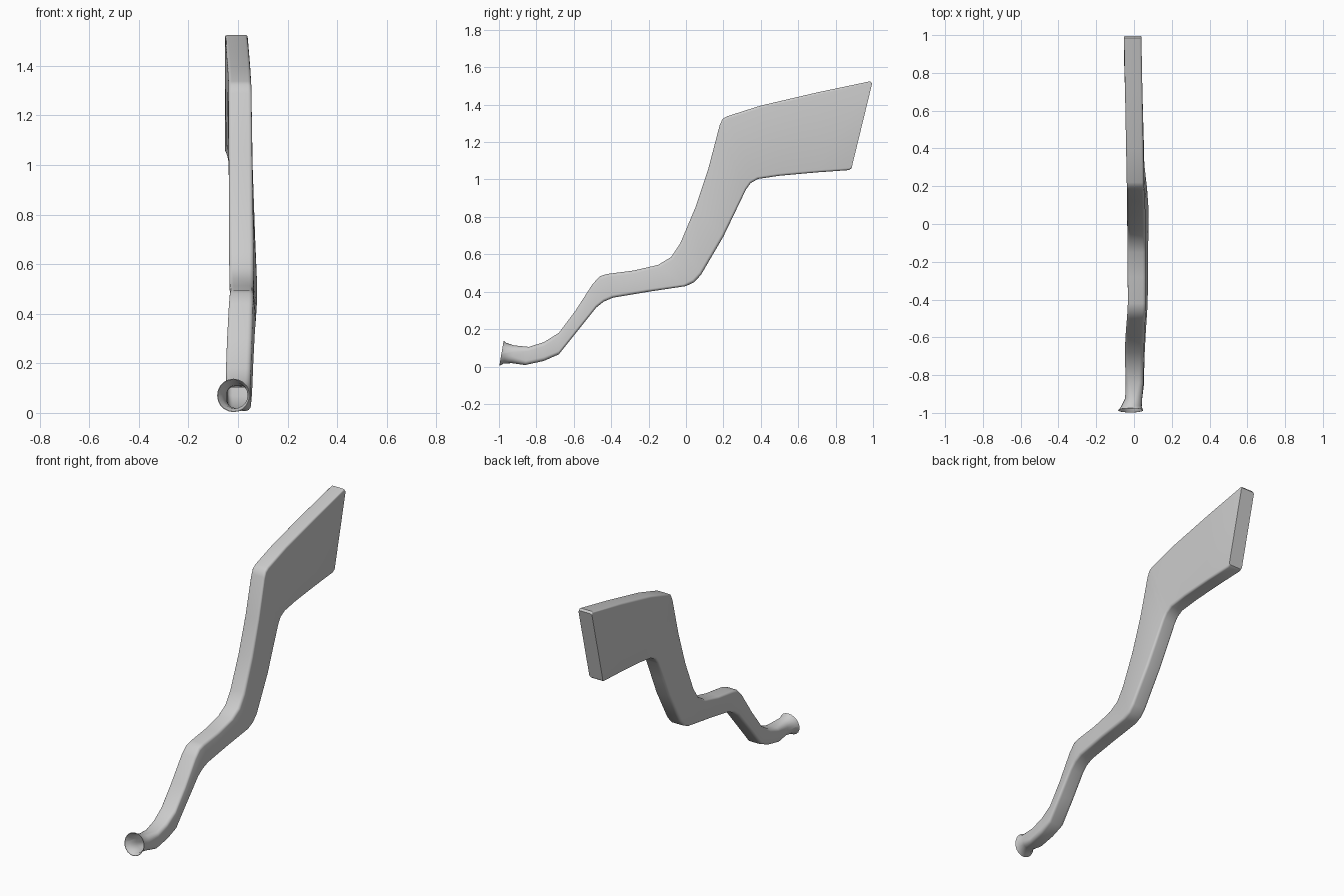
import bpy
import bmesh
import math
from mathutils import Vector

cube = bpy.data.objects.get("Cube")
if cube:
    bpy.data.objects.remove(cube, do_unlink=True)

grey = bpy.data.materials.new("plain grey")
grey.use_nodes = True
colour = (0.6, 0.6, 0.6, 1)
grey.diffuse_color = colour
grey.node_tree.nodes["Principled BSDF"].inputs["Base Color"].default_value = colour

# Upper and lower edge of the duct in side profile (y, z), mouth to outlet
upper = [(-.975, .138), (-.96, .126), (-.92, .113), (-.84, .105), (-.76, .13), (-.68, .18),
         (-.59, .30), (-.5, .44), (-.46, .483), (-.42, .495), (-.28, .513), (-.15, .543),
         (-.08, .585), (-.03, .66), (.05, .85), (.12, 1.06), (.18, 1.29), (.195, 1.323),
         (.22, 1.338), (.4, 1.395), (.7, 1.465), (.985, 1.525), (.995, 1.513)]
lower = [(-.998, .003), (-.975, .016), (-.93, .018), (-.86, .008), (-.76, .03), (-.68, .065),
         (-.58, .19), (-.48, .315), (-.44, .347), (-.39, .368), (-.2, .40), (0, .43),
         (.045, .452), (.08, .49), (.2, .695), (.26, .82), (.32, .945), (.345, .98),
         (.385, 1.003), (.5, 1.02), (.7, 1.038), (.87, 1.05), (.885, 1.06)]

# Width along the duct: y, centre, half width, sideways lean, corner roundness
widths = [(-.975, -.018, .066, 0, 1), (-.96, -.014, .055, 0, 1), (-.92, -.002, .045, 0, .8),
          (-.84, .004, .047, .002, .5), (-.65, .004, .051, .004, .35), (-.44, .02, .048, .006, .35),
          (-.03, .021, .05, .008, .35), (.19, .008, .046, 0, .3), (1, -.007, .046, 0, .25)]


def width_at(y):
    for a, b in zip(widths, widths[1:]):
        if y <= b[0]:
            t = max(0, (y - a[0]) / (b[0] - a[0]))
            return [p + (q - p) * t for p, q in zip(a[1:], b[1:])]
    return widths[-1][1:]


def section(top, bottom, scale=1.0, steps=6):
    """Rounded rectangle standing on the line from bottom to top."""
    centre, half, lean, roundness = width_at(top[0])
    t, b = Vector((0, *top)), Vector((0, *bottom))
    middle, up = (t + b) / 2, (t - b).normalized()
    tall = (t - b).length / 2
    radius = roundness * min(half, tall)
    points = []
    for quarter in range(4):
        sx = 1 if quarter in (0, 3) else -1
        sv = 1 if quarter < 2 else -1
        for i in range(steps):
            angle = math.pi / 2 * (quarter + i / (steps - 1))
            u = sx * (half - radius) + radius * math.cos(angle)
            v = sv * (tall - radius) + radius * math.sin(angle)
            u -= lean * v / tall
            points.append(middle + up * v * scale + Vector((centre + u * scale, 0, 0)))
    return points


# Duct: inner throat from its deep end out to the lip, then the outer skin back to the outlet
pairs = list(zip(upper, lower))
rings = [section(t, b, .96) for t, b in reversed(pairs[:8])]
rings += [section(t, b) for t, b in pairs]

bm = bmesh.new()
loops = [[bm.verts.new(p) for p in ring] for ring in rings]
for a, b in zip(loops, loops[1:]):
    for i in range(len(a)):
        j = (i + 1) % len(a)
        bm.faces.new((a[i], a[j], b[j], b[i]))
bm.faces.new(loops[0])
bm.faces.new(loops[-1])
bmesh.ops.remove_doubles(bm, verts=bm.verts, dist=.0002)
bmesh.ops.recalc_face_normals(bm, faces=bm.faces)

mesh = bpy.data.meshes.new("bent_duct")
bm.to_mesh(mesh)
bm.free()
mesh.materials.append(grey)
duct = bpy.data.objects.new("bent_duct", mesh)
bpy.context.collection.objects.link(duct)
bpy.context.view_layer.objects.active = duct
duct.select_set(True)
bpy.ops.object.shade_smooth_by_angle(angle=math.radians(40))
